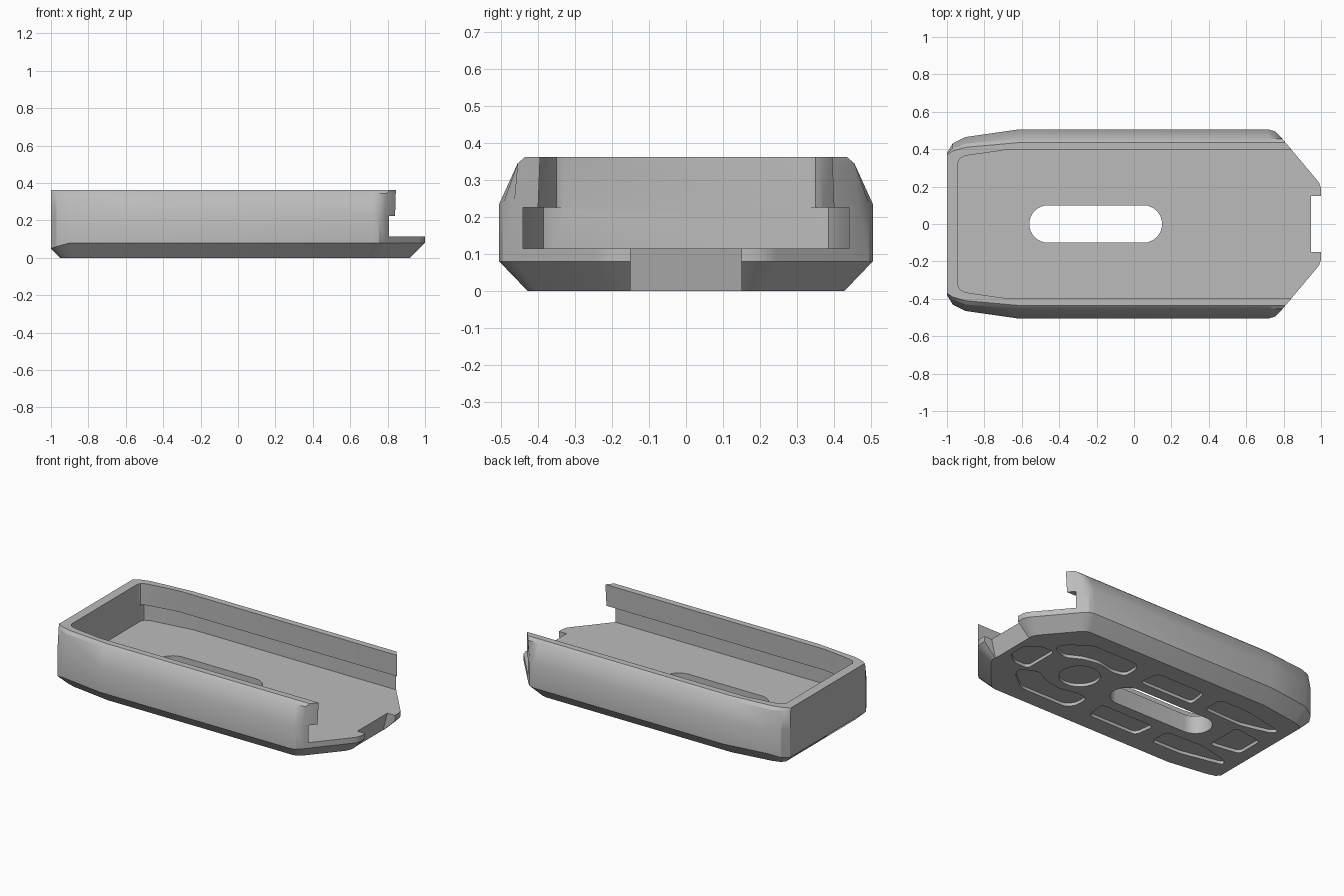
import bpy, bmesh, math
from mathutils import Vector

cube = bpy.data.objects.get("Cube")
if cube:
    bpy.data.objects.remove(cube, do_unlink=True)

grey = bpy.data.materials.new("mid_grey")
grey.use_nodes = True
colour = (0.5, 0.5, 0.5, 1)
grey.diffuse_color = colour
grey.node_tree.nodes["Principled BSDF"].inputs["Base Color"].default_value = colour


def mirrored(half):
    """Close a half outline by mirroring it across y = 0."""
    return half + [(p[0], -p[1], *p[2:]) for p in reversed(half)]


def rounded(points, radius, steps=5):
    """Round every corner of a flat outline."""
    out, n = [], len(points)
    for i in range(n):
        corner = Vector(points[i])
        before, after = Vector(points[i - 1]) - corner, Vector(points[(i + 1) % n]) - corner
        a = corner + before.normalized() * min(radius, before.length * 0.45)
        b = corner + after.normalized() * min(radius, after.length * 0.45)
        for k in range(steps + 1):
            t = k / steps
            out.append(tuple(a * (1 - t) ** 2 + corner * 2 * t * (1 - t) + b * t * t))
    return out


def loft(name, rings):
    """Skin a stack of equal-length rings of 3D points into a closed solid."""
    bm = bmesh.new()
    loops = [[bm.verts.new(p) for p in ring] for ring in rings]
    n = len(loops[0])
    for low, high in zip(loops, loops[1:]):
        for i in range(n):
            j = (i + 1) % n
            bm.faces.new((low[i], low[j], high[j], high[i]))
    bm.faces.new(loops[0])
    bm.faces.new(loops[-1])
    bmesh.ops.recalc_face_normals(bm, faces=bm.faces)
    mesh = bpy.data.meshes.new(name)
    bm.to_mesh(mesh)
    bm.free()
    mesh.materials.append(grey)
    obj = bpy.data.objects.new(name, mesh)
    bpy.context.collection.objects.link(obj)
    return obj


def at(outline, z):
    return [(x, y, z) for x, y in outline]


def prism(name, outline, low, high):
    return loft(name, [at(outline, low), at(outline, high)])


def circle(cx, cy, r, start, sweep, n):
    return [(cx + r * math.cos(start + sweep * i / n),
             cy + r * math.sin(start + sweep * i / n)) for i in range(n + 1)]


def carve(body, cutter):
    mod = body.modifiers.new("carve", "BOOLEAN")
    mod.operation, mod.solver, mod.object = "DIFFERENCE", "EXACT", cutter
    bpy.context.view_layer.objects.active = body
    bpy.ops.object.modifier_apply(modifier=mod.name)
    bpy.data.objects.remove(cutter, do_unlink=True)


# Outer shell: chamfered base, upright middle, sides leaning in to the rim
nose = [(.97, .245), (.99, .22), (1, .19)]
base = [(-.95, .35), (-.93, .375), (-.88, .39), (-.62, .428), (.69, .428),
        (.715, .42), (.735, .405), (.90, .21), (.915, .185), (.92, .16)]
waist = [(-1, .38), (-.97, .43), (-.90, .465), (-.62, .505), (.72, .505),
         (.755, .495), (.785, .465)] + nose
shoulder = [(-1, .375), (-.97, .405), (-.90, .43), (-.62, .455), (.72, .455),
            (.76, .455), (.793, .455)] + nose
rim = [(-1, .37), (-.97, .39), (-.90, .41), (-.62, .435), (.72, .435),
       (.77, .435), (.81, .435)] + nose
chamfer_top = [(x, y, .05 if x <= -1 else .06 if x < -.95 else .08) for x, y in waist]
tray = loft("tray_body", [at(mirrored(base), 0), mirrored(chamfer_top),
                          at(mirrored(waist), .235), at(mirrored(shoulder), .345),
                          at(mirrored(rim), .362)])

# Cavity: wide groove at floor level, narrower opening above it
groove = [(-.94, .36), (-.93, .385), (-.90, .40), (-.62, .44), (1.2, .44)]
carve(tray, prism("floor_groove", mirrored(groove), .115, .225))
mouth_low = [(-.94, .33), (-.93, .35), (-.90, .367), (-.70, .40), (1.2, .40)]
mouth_high = [(-.94, .33), (-.93, .35), (-.90, .365), (-.70, .393), (1.2, .393)]
carve(tray, loft("upper_mouth", [at(mirrored(mouth_low), .22),
                                 at(mirrored(mouth_high), .40)]))

# Oblong hole through the floor
hole = circle(.05, 0, .1, -math.pi / 2, math.pi, 16) + circle(-.46, 0, .1, math.pi / 2, math.pi, 16)
carve(tray, prism("oblong_hole", hole, -.1, .2))

# Notch in the open end, leaning in towards the base
carve(tray, loft("end_notch", [
    [(edge, -.15, z), (1.1, -.15, z), (1.1, .15, z), (edge, .15, z)]
    for edge, z in ((.905, -.05), (.95, .13))]))

# Shallow recesses under the base
side_pads = [
    [(.73, .16), (.71, .22), (.58, .32), (.25, .32), (.21, .27), (.21, .17),
     (.30, .155), (.41, .185), (.52, .165), (.62, .11)],
    [(.10, .17), (.08, .31), (-.27, .31), (-.29, .17)],
    [(-.39, .17), (-.39, .31), (-.60, .31), (-.88, .25), (-.86, .21), (-.66, .16)],
]
pads = [rounded(p, .035) for p in side_pads]
pads += [[(x, -y) for x, y in p] for p in pads]
pads.append(rounded([(.70, -.12), (.80, -.12), (.88, -.06), (.88, .06), (.80, .12), (.70, .12)], .03))
pads.append(rounded([(-.67, -.12), (-.67, .12), (-.87, .09), (-.87, -.09)], .03))
pads.append(circle(.41, 0, .12, 0, math.tau, 32)[:-1])
for pad in pads:
    carve(tray, prism("base_recess", pad, -.05, .02))

# Smooth the rounded areas, keep the creases sharp
bpy.ops.object.select_all(action="DESELECT")
tray.select_set(True)
bpy.context.view_layer.objects.active = tray
bpy.ops.object.shade_smooth_by_angle(angle=math.radians(28))
